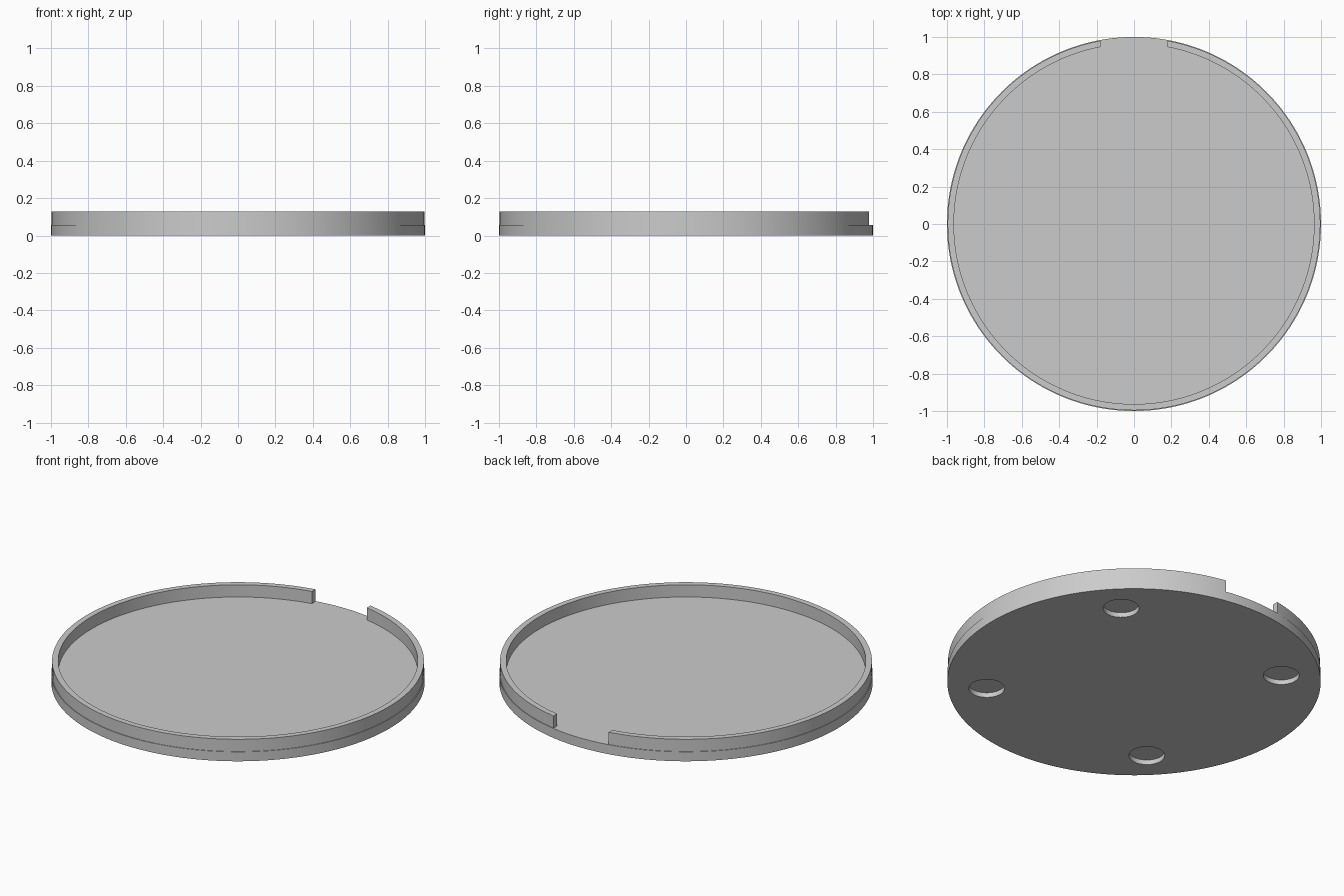
import bpy, bmesh, math
from mathutils import Matrix

cube = bpy.data.objects.get("Cube")
if cube:
    bpy.data.objects.remove(cube, do_unlink=True)

SEGMENTS = 160
FLOOR_Z, RIM_Z = 0.056, 0.128
RIM_OUTER, RIM_INNER = 0.996, 0.963
GAP_HALF = 0.18
HOLE_RADIUS, HOLE_DEPTH, HOLE_OFFSET = 0.096, 0.028, 0.56

grey = bpy.data.materials.new("plain grey")
grey.use_nodes = True
grey.diffuse_color = (0.6, 0.6, 0.6, 1)
grey.node_tree.nodes["Principled BSDF"].inputs["Base Color"].default_value = (0.6, 0.6, 0.6, 1)


def make_object(name, bm):
    bmesh.ops.recalc_face_normals(bm, faces=bm.faces)
    mesh = bpy.data.meshes.new(name)
    bm.to_mesh(mesh)
    bm.free()
    mesh.materials.append(grey)
    obj = bpy.data.objects.new(name, mesh)
    bpy.context.collection.objects.link(obj)
    return obj


def add_cylinder(bm, radius, bottom, top, segments, x=0, y=0):
    bmesh.ops.create_cone(bm, cap_ends=True, segments=segments, radius1=radius, radius2=radius,
                          depth=top - bottom, matrix=Matrix.Translation((x, y, (top + bottom) / 2)))


def activate(obj):
    bpy.ops.object.select_all(action='DESELECT')
    obj.select_set(True)
    bpy.context.view_layer.objects.active = obj


# Base plate
bm = bmesh.new()
add_cylinder(bm, 1, 0, FLOOR_Z, SEGMENTS)
base = make_object("base_plate", bm)

# Four round recesses in the underside
bm = bmesh.new()
for sx in (-1, 1):
    for sy in (-1, 1):
        add_cylinder(bm, HOLE_RADIUS, -0.05, HOLE_DEPTH, 48, sx * HOLE_OFFSET, sy * HOLE_OFFSET)
cutter = make_object("recess_cutter", bm)
cutter.hide_render = True
boolean = base.modifiers.new("recesses", 'BOOLEAN')
boolean.operation = 'DIFFERENCE'
boolean.solver = 'EXACT'
boolean.object = cutter
activate(base)
bpy.ops.object.modifier_apply(modifier=boolean.name)
bpy.data.objects.remove(cutter, do_unlink=True)

# Raised rim, open at the back with straight-cut ends
bm = bmesh.new()
sections = []
for i in range(SEGMENTS + 1):
    section = []
    for radius, z in ((RIM_OUTER, FLOOR_Z - 0.004), (RIM_OUTER, RIM_Z),
                      (RIM_INNER, RIM_Z), (RIM_INNER, FLOOR_Z - 0.004)):
        half = math.asin(GAP_HALF / radius)
        angle = half + (math.tau - 2 * half) * i / SEGMENTS
        section.append(bm.verts.new((radius * math.sin(angle), radius * math.cos(angle), z)))
    sections.append(section)
for a, b in zip(sections, sections[1:]):
    for k in range(4):
        n = (k + 1) % 4
        bm.faces.new((a[k], a[n], b[n], b[k]))
bm.faces.new(sections[0])
bm.faces.new(sections[-1])
rim = make_object("rim_wall", bm)

for obj in (base, rim):
    activate(obj)
    bpy.ops.object.shade_smooth_by_angle(angle=math.radians(30))
